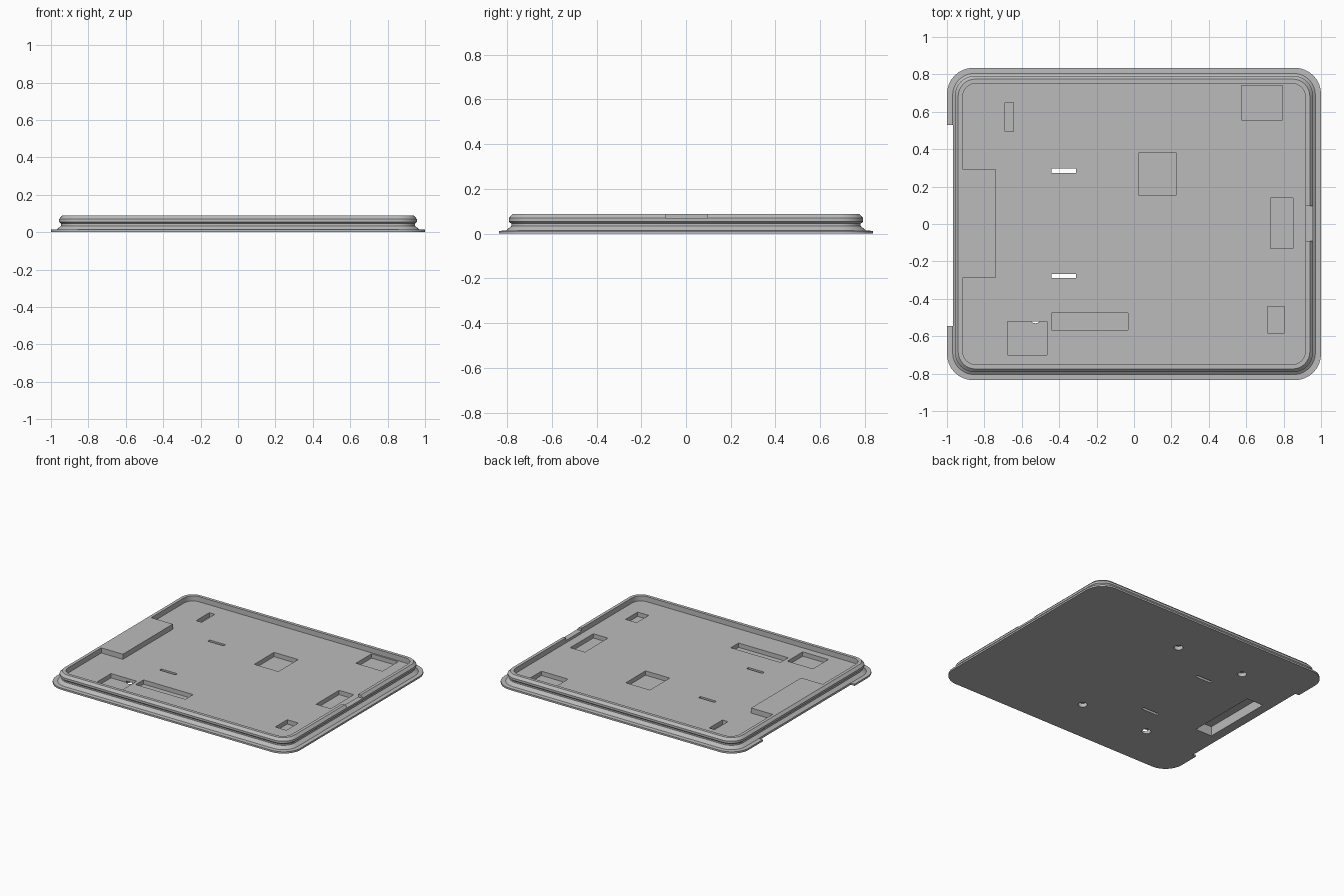
import bpy, bmesh, math

if "Cube" in bpy.data.objects:
    bpy.data.objects.remove(bpy.data.objects["Cube"])

grey = bpy.data.materials.new("plastic_grey")
grey.diffuse_color = (0.5, 0.5, 0.5, 1)
grey.use_nodes = True
grey.node_tree.nodes["Principled BSDF"].inputs["Base Color"].default_value = grey.diffuse_color


def ring(inset, z, steps=8):
    """Rounded rectangle, inset from the outer flange edge."""
    hx, hy, r = 1 - inset, 0.835 - inset, 0.14 - 0.8 * inset
    pts = []
    for k, (sx, sy) in enumerate([(1, 1), (-1, 1), (-1, -1), (1, -1)]):
        for i in range(steps + 1):
            a = math.pi / 2 * (k + i / steps)
            pts.append((sx * (hx - r) + r * math.cos(a),
                        sy * (hy - r) + r * math.sin(a), z))
    return pts


def make(name, bm):
    bmesh.ops.recalc_face_normals(bm, faces=bm.faces)
    me = bpy.data.meshes.new(name)
    bm.to_mesh(me)
    bm.free()
    ob = bpy.data.objects.new(name, me)
    bpy.context.collection.objects.link(ob)
    me.materials.append(grey)
    return ob


def box(name, x0, x1, y0, y1, z0, z1):
    bm = bmesh.new()
    bmesh.ops.create_cube(bm, size=1)
    for v in bm.verts:
        v.co = ((x0 + x1) / 2 + v.co.x * (x1 - x0),
                (y0 + y1) / 2 + v.co.y * (y1 - y0),
                (z0 + z1) / 2 + v.co.z * (z1 - z0))
    return make(name, bm)


def disc(name, x, y, r, z0, z1):
    bm = bmesh.new()
    bmesh.ops.create_cone(bm, cap_ends=True, segments=24, radius1=r, radius2=r, depth=z1 - z0)
    bmesh.ops.translate(bm, verts=bm.verts, vec=(x, y, (z0 + z1) / 2))
    return make(name, bm)


def combine(target, tool, operation="DIFFERENCE"):
    mod = target.modifiers.new("cut", "BOOLEAN")
    mod.operation, mod.object, mod.solver = operation, tool, "EXACT"
    bpy.context.view_layer.objects.active = target
    bpy.ops.object.modifier_apply(modifier=mod.name)
    bpy.data.objects.remove(tool)


# Tray: flange, grooved wall, rim and recessed floor
FLOOR, TOP = 0.05, 0.088
profile = [(0, 0), (0, 0.013), (0.03, 0.014), (0.054, 0.034), (0.054, 0.045),
           (0.043, 0.054), (0.043, 0.07), (0.06, TOP), (0.083, TOP), (0.083, FLOOR)]
bm = bmesh.new()
rings = [[bm.verts.new(p) for p in ring(*step)] for step in profile]
for a, b in zip(rings, rings[1:]):
    for i in range(len(a)):
        j = (i + 1) % len(a)
        bm.faces.new((a[i], a[j], b[j], b[i]))
bm.faces.new(rings[0])
bm.faces.new(rings[-1])
tray = make("tray", bm)

# Raised block on the left, flush with the rim and hollow underneath
combine(tray, box("raised_block", -0.93, -0.74, -0.29, 0.295, 0.03, TOP), "UNION")
combine(tray, box("block_hollow", -0.90, -0.765, -0.265, 0.27, -0.1, 0.07))

# Gap in the left flange and notch in the right rim
combine(tray, box("flange_gap", -1.2, -0.969, -0.545, 0.53, -0.1, 0.2))
combine(tray, box("rim_notch", 0.88, 1.2, -0.09, 0.095, 0.068, 0.2))

# Rectangular pockets in the floor
for x0, x1, y0, y1 in [(-0.69, -0.645, 0.495, 0.65), (0.576, 0.794, 0.557, 0.74),
                       (0.027, 0.225, 0.152, 0.383), (0.73, 0.85, -0.13, 0.14),
                       (0.713, 0.804, -0.582, -0.442), (-0.44, -0.033, -0.568, -0.477),
                       (-0.676, -0.466, -0.70, -0.52)]:
    combine(tray, box("pocket", x0, x1, y0, y1, 0.018, 0.2))

# Slots through the floor
for y in (0.285, -0.277):
    combine(tray, box("slot", -0.44, -0.31, y - 0.011, y + 0.011, -0.1, 0.2))

# Round recesses in the underside
for x in (0.03, -0.527):
    for y in (0.5, -0.5):
        combine(tray, disc("round_recess", x, y, 0.031, -0.1, 0.028))

bpy.ops.object.select_all(action="DESELECT")
tray.select_set(True)
bpy.context.view_layer.objects.active = tray
bpy.ops.object.shade_smooth_by_angle(angle=math.radians(20))
